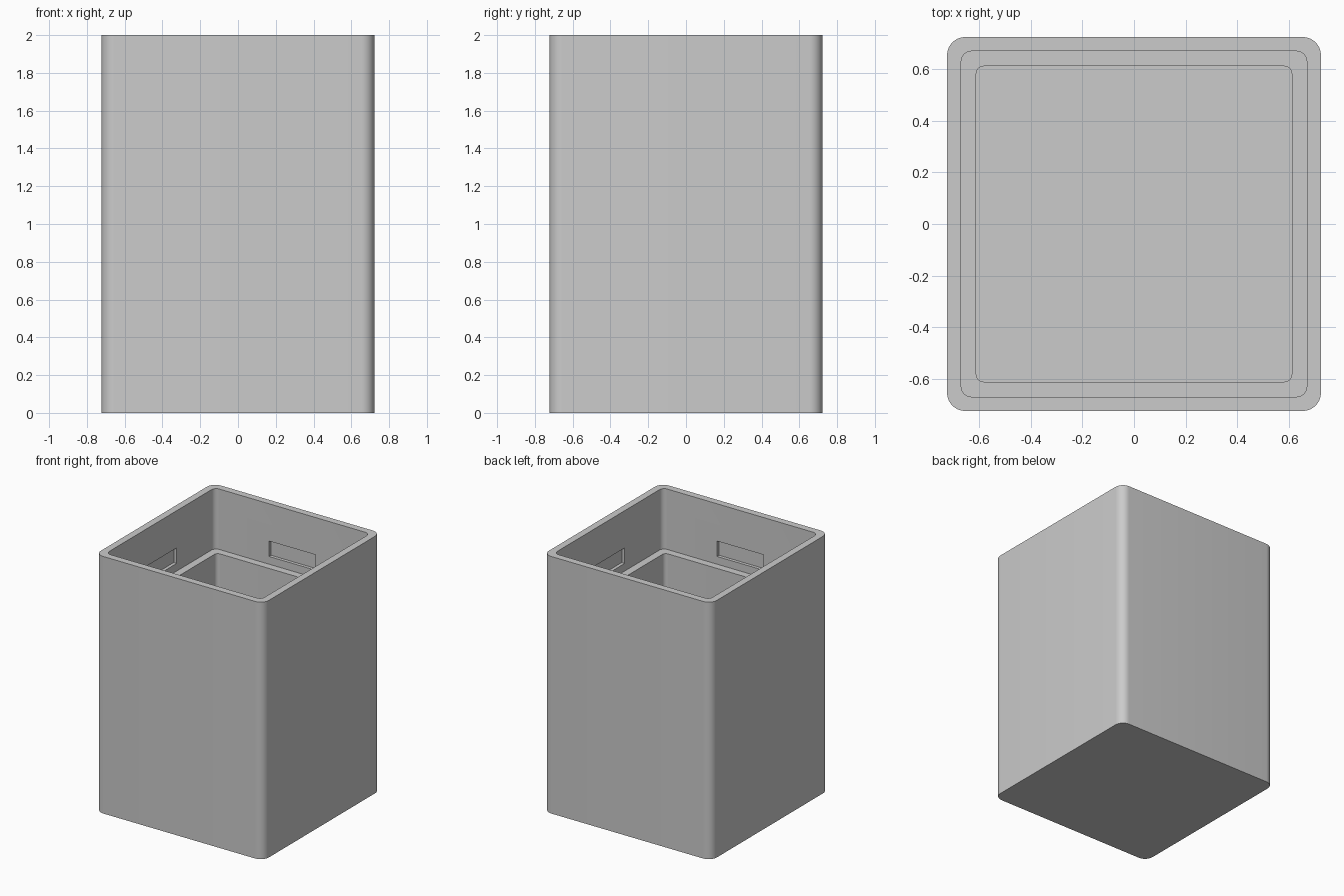
import bpy, bmesh, math
from mathutils import Matrix, Vector

cube = bpy.data.objects.get("Cube")
if cube:
    bpy.data.objects.remove(cube, do_unlink=True)

HEIGHT, LEDGE, FLOOR = 2.0, 1.53, 0.11
OUTER, LIP, WELL = (0.7225, 0.07), (0.668, 0.04), (0.61, 0.03)  # half width, corner radius
SEGMENTS = 10

grey = bpy.data.materials.new("plain grey")
grey.use_nodes = True
colour = (0.6, 0.6, 0.6, 1)
grey.diffuse_color = colour
grey.node_tree.nodes["Principled BSDF"].inputs["Base Color"].default_value = colour


def rounded_ring(bm, size, z):
    """Loop of vertices around a square with rounded corners."""
    half, radius = size
    ring = []
    for corner in range(4):
        turn = Matrix.Rotation(corner * math.pi / 2, 3, 'Z')
        for i in range(SEGMENTS + 1):
            a = i / SEGMENTS * math.pi / 2
            c = half - radius
            p = Vector((c + radius * math.cos(a), c + radius * math.sin(a), z))
            ring.append(bm.verts.new(turn @ p))
    return ring


def make_object(name, bm):
    bmesh.ops.recalc_face_normals(bm, faces=bm.faces)
    mesh = bpy.data.meshes.new(name)
    bm.to_mesh(mesh)
    bm.free()
    mesh.materials.append(grey)
    obj = bpy.data.objects.new(name, mesh)
    bpy.context.collection.objects.link(obj)
    return obj


# Hollow box: outside wall, rim, lip recess, ledge and well
bm = bmesh.new()
profile = [(OUTER, 0), (OUTER, HEIGHT), (LIP, HEIGHT),
           (LIP, LEDGE), (WELL, LEDGE), (WELL, FLOOR)]
rings = [rounded_ring(bm, size, z) for size, z in profile]
for low, high in zip(rings, rings[1:]):
    for i in range(len(low)):
        j = (i + 1) % len(low)
        bm.faces.new((low[i], low[j], high[j], high[i]))
bm.faces.new(rings[0])
bm.faces.new(rings[-1])
box = make_object("box_body", bm)

# Shallow catch slots in the middle of each inner wall
bm = bmesh.new()
for side in range(4):
    place = (Matrix.Rotation(side * math.pi / 2, 4, 'Z')
             @ Matrix.Translation((LIP[0], 0, 1.65))
             @ Matrix.Diagonal((0.05, 0.4, 0.12, 1)))
    bmesh.ops.create_cube(bm, size=1, matrix=place)
cutter = make_object("slot_cutter", bm)
cutter.hide_render = True

cut = box.modifiers.new("catch slots", 'BOOLEAN')
cut.operation = 'DIFFERENCE'
cut.solver = 'EXACT'
cut.object = cutter

bpy.ops.object.select_all(action='DESELECT')
box.select_set(True)
bpy.context.view_layer.objects.active = box
bpy.ops.object.modifier_apply(modifier=cut.name)
bpy.data.objects.remove(cutter, do_unlink=True)
bpy.ops.object.shade_smooth_by_angle(angle=math.radians(30))
